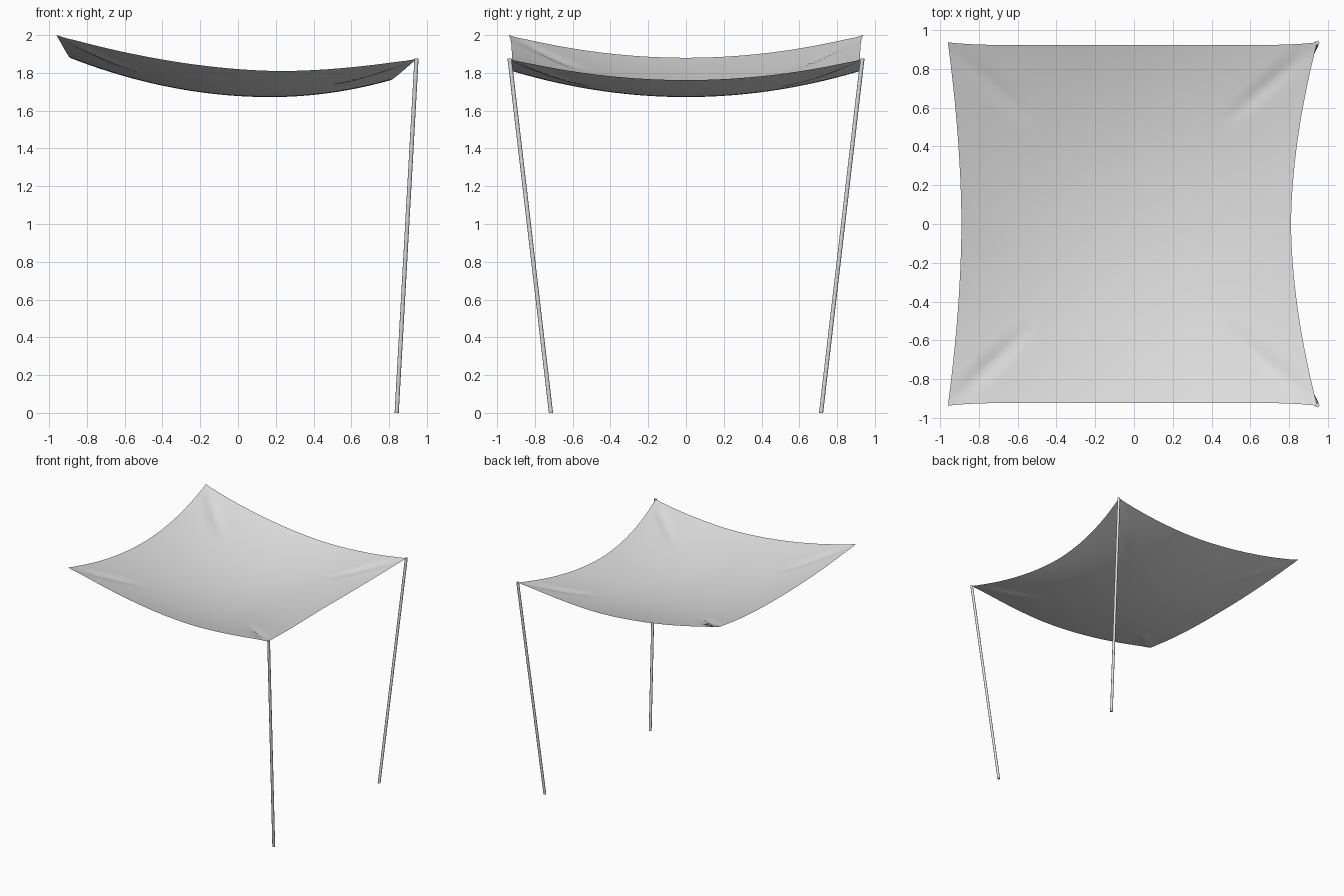
import bpy, bmesh, math
from mathutils import Vector

cube = bpy.data.objects.get("Cube")
if cube:
    bpy.data.objects.remove(cube, do_unlink=True)

# One light grey for cloth and poles
grey = bpy.data.materials.new("light_grey")
grey.use_nodes = True
colour = (0.75, 0.75, 0.75, 1)
grey.diffuse_color = colour
grey.node_tree.nodes["Principled BSDF"].inputs["Base Color"].default_value = colour


def add_object(name, bm):
    mesh = bpy.data.meshes.new(name)
    bm.to_mesh(mesh)
    bm.free()
    mesh.materials.append(grey)
    obj = bpy.data.objects.new(name, mesh)
    bpy.context.collection.objects.link(obj)
    bpy.ops.object.select_all(action='DESELECT')
    obj.select_set(True)
    bpy.context.view_layer.objects.active = obj
    bpy.ops.object.shade_smooth_by_angle(angle=math.radians(40))
    return obj


def hang(u, v):
    """Map a flat square (-1..1) to the sagging cloth."""
    # pulled-in edges
    pull = abs(v) ** 1.8
    left = -0.89 - 0.07 * pull
    right = 0.81 + 0.135 * pull
    x = left + (right - left) * (u + 1) / 2
    y = v * (0.922 + 0.015 * abs(u) ** 8)
    # sag along the middle and along the front and back edges
    low = 0.25
    s = abs(u - low) / (1 + low if u < low else 1 - low)
    middle = 1.672 + s ** 2 * (0.208 if u < low else 0.09)
    edge = 1.81 + s ** 1.8 * (0.19 if u < low else 0.065)
    z = middle + (edge - middle) * v * v
    # tension folds running into the corners
    t = min(abs(u), abs(v))
    if t > 0.55:
        fold = math.sin(math.pi * (t - 0.55) / 0.45)
        z -= 0.012 * fold * math.exp(-((abs(u) - abs(v)) / 0.06) ** 2)
    return Vector((x, y, z))


# Cloth canopy
bm = bmesh.new()
bmesh.ops.create_grid(bm, x_segments=64, y_segments=64, size=1)
for vert in bm.verts:
    vert.co = hang(vert.co.x, vert.co.y)
add_object("canopy", bm)

# Leaning poles with level ends
HEIGHT = 1.875
for name, side in (("front_pole", -1), ("back_pole", 1)):
    bm = bmesh.new()
    bmesh.ops.create_cone(bm, cap_ends=True, segments=12,
                          radius1=0.011, radius2=0.011, depth=HEIGHT)
    foot = Vector((0.84, 0.715 * side, 0))
    top = Vector((0.945, 0.934 * side, HEIGHT))
    for vert in bm.verts:
        end = top if vert.co.z > 0 else foot
        vert.co = Vector((vert.co.x, vert.co.y, 0)) + end
    add_object(name, bm)
